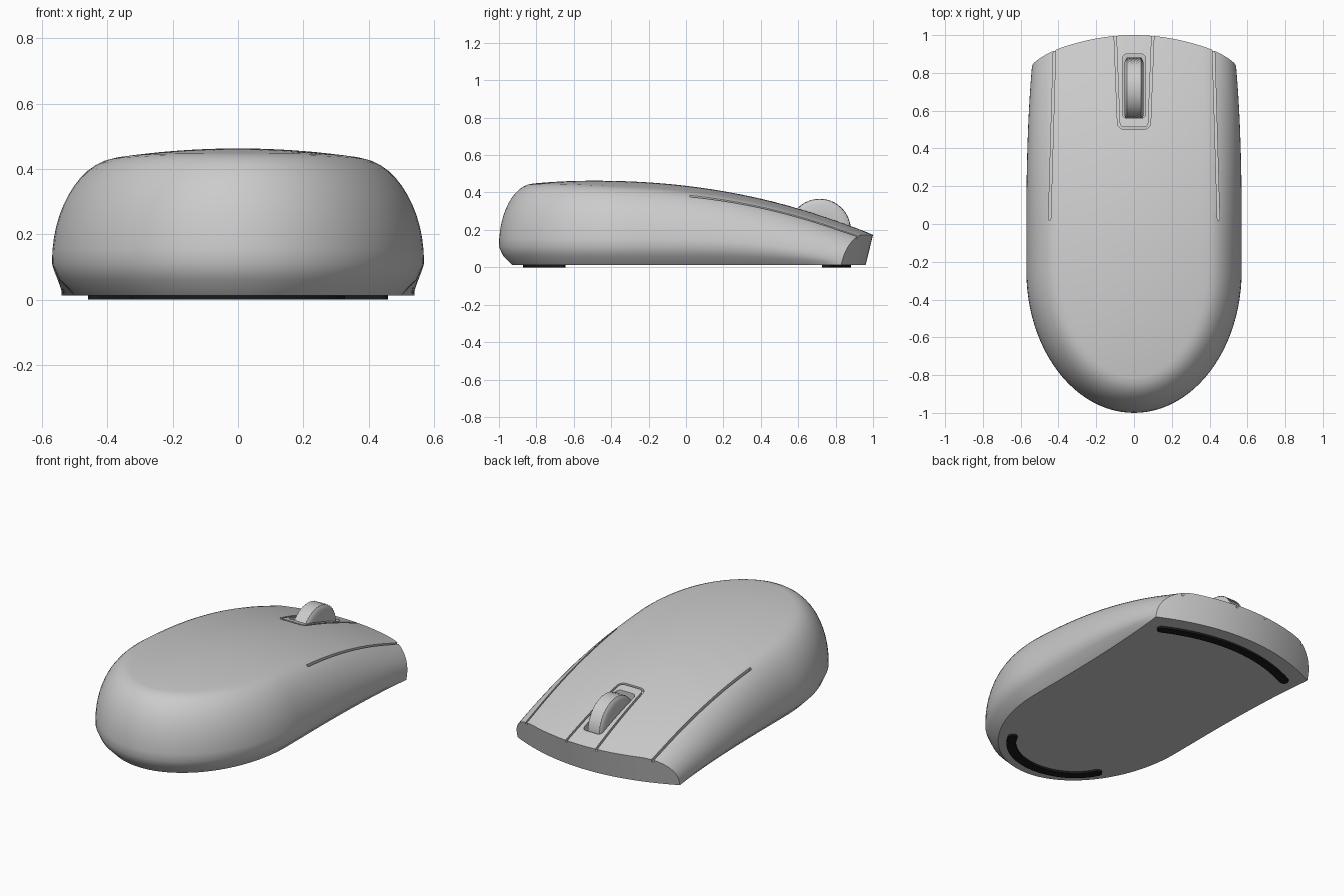
import bpy, bmesh, math
from mathutils import Vector

if "Cube" in bpy.data.objects:
    bpy.data.objects.remove(bpy.data.objects["Cube"])

A, N = 0.18, 2.1          # shoulder inset and roundness
ZB = 0.012                # underside height


def half_width(y):
    return 0.57 - 0.03 * max(0, y) ** 2


def crease(y):
    return 0.11 - 0.08 * (max(0, y) / 0.85) ** 2


def height(x, y):
    t = y + 0.5
    drop = 0.121 * t ** 2.15 if t > 0 else 0.15 * t * t
    return 0.463 - drop - 0.2 * x * x


def surface(x, y):
    d = min(1, (half_width(y) - abs(x)) / A)
    s = (1 - (1 - d) ** N) ** (1 / N)
    return crease(y) + (height(x, y) - crease(y)) * s


def finish(name, bm, angle=30):
    bmesh.ops.remove_doubles(bm, verts=bm.verts, dist=1e-5)
    bmesh.ops.dissolve_degenerate(bm, edges=bm.edges, dist=1e-6)
    bmesh.ops.recalc_face_normals(bm, faces=bm.faces)
    me = bpy.data.meshes.new(name)
    bm.to_mesh(me)
    bm.free()
    ob = bpy.data.objects.new(name, me)
    bpy.context.collection.objects.link(ob)
    smooth(ob, angle)
    return ob


def smooth(ob, angle):
    bpy.ops.object.select_all(action='DESELECT')
    ob.select_set(True)
    bpy.context.view_layer.objects.active = ob
    bpy.ops.object.shade_smooth_by_angle(angle=math.radians(angle))


def ribbon(name, path, low, high, half):
    """Strip swept along a plan path; half gives the half width at each point."""
    bm = bmesh.new()
    rows = []
    for i, (x, y) in enumerate(path):
        a, b = path[max(0, i - 1)], path[min(len(path) - 1, i + 1)]
        t = Vector((b[0] - a[0], b[1] - a[1])).normalized()
        n = Vector((-t.y, t.x)) * half[i]
        lo, hi = low(x, y), high(x, y)
        rows.append([bm.verts.new((x + sx * n.x, y + sx * n.y, z))
                     for sx, z in ((1, lo), (-1, lo), (-1, hi), (1, hi))])
    for r, q in zip(rows, rows[1:]):
        for k in range(4):
            bm.faces.new((r[k], r[(k + 1) % 4], q[(k + 1) % 4], q[k]))
    bm.faces.new(rows[0])
    bm.faces.new(rows[-1])
    return finish(name, bm)


# Body: cross-sections lofted from the round end to the bowed, slanted nose
def warp(x, y, z):
    if y <= 0:
        return y
    back = 0.45 * x * x + 0.25 * max(0, 0.17 - z)
    return y - back * y * y


rows = []
for i in range(25):                               # elliptical end
    th = math.pi / 2 * i / 24
    n = Vector((math.sin(th) / 0.57, -math.cos(th) / 0.75)).normalized()
    rows.append((0.57 * math.sin(th), -0.25 - 0.75 * math.cos(th), n))
for i in range(1, 31):                            # long sides
    y = -0.25 + 1.25 * i / 30
    rows.append((half_width(y), y, Vector((1, 0))))

F, T = 12, 20                                     # shoulder and top steps
fillet = [(A * (1 - math.cos(p) ** (2 / N)), math.sin(p) ** (2 / N))
          for p in (math.pi / 2 * k / F for k in range(F))]
bm = bmesh.new()
sections = []
for w, y, n in rows:
    def point(inset, ratio, zfun):
        x, yy = (w - n.x * inset) * ratio, y - n.y * inset
        z = zfun(x, yy)
        yw = warp(x, yy, z)
        z = zfun(x, yw)
        return bm.verts.new((x, warp(x, yy, z), z))

    def shell(s):
        return lambda x, yy: crease(yy) + (height(x, yy) - crease(yy)) * s

    def lower(f):
        return lambda x, yy: ZB + (crease(yy) - ZB) * f

    k = crease(y) / 0.11
    up = [point(d, -1, shell(s)) for d, s in fillet]
    up += [point(A, -1 + 2 * j / T, shell(1)) for j in range(T + 1)]
    up += [point(d, 1, shell(s)) for d, s in reversed(fillet)]
    ratios = [-1 + d / 0.54 for d, s in fillet]
    ratios += [(-1 + 2 * j / T) * (1 - A / 0.54) for j in range(T + 1)]
    ratios += [-r for r in reversed(ratios[:F])]
    down = [point(0.07 * k, r, lower(0)) for r in ratios]
    mid = [point(0.022 * k, r, lower(0.5)) for r in (1, -1)]
    sections.append((up, down, up + [mid[0]] + down[::-1] + [mid[1]]))
for (_, _, a), (_, _, b) in zip(sections, sections[1:]):
    for j in range(len(a)):
        m = (j + 1) % len(a)
        bm.faces.new((a[j], a[m], b[m], b[j]))
up, down, loop = sections[-1]                     # nose face
for j in range(len(up) - 1):
    bm.faces.new((up[j], up[j + 1], down[j + 1], down[j]))
bm.faces.new((up[-1], loop[len(up)], down[-1]))
bm.faces.new((up[0], down[0], loop[-1]))
up, down, loop = sections[0]                      # seam at the round end
bmesh.ops.remove_doubles(bm, verts=bm.verts, dist=1e-5)
body = finish("mouse_body", bm)

# Cutters: side seams, wheel panel seam and wheel slot
cutters = []


def groove(name, path):
    cutters.append(ribbon(name, path, lambda x, y: surface(x, y) - 0.015,
                          lambda x, y: surface(x, y) + 0.03, [0.006] * len(path)))


for s in (-1, 1):
    groove("side_seam_cutter", [(s * (0.447 - 0.03 * t), 0.02 + 1.04 * t)
                                for t in (i / 24 for i in range(25))])
right = [(0.102 - 0.02 * t, 1.06 - 0.52 * t) for t in (i / 12 for i in range(13))]
right += [(0.052 + 0.03 * math.cos(a), 0.537 - 0.03 * math.sin(a))
          for a in (math.pi / 2 * i / 6 for i in range(1, 7))]
groove("panel_seam_cutter", right + [(-x, y) for x, y in reversed(right)])

bm = bmesh.new()
outline = []
for q, (cx, cy) in enumerate(((0.037, 0.875), (-0.037, 0.875), (-0.037, 0.585), (0.037, 0.585))):
    for i in range(7):
        a = math.pi / 2 * (q + i / 6)
        outline.append(bm.verts.new((cx + 0.025 * math.cos(a), cy + 0.025 * math.sin(a), 0.12)))
face = bm.faces.new(outline)
ext = bmesh.ops.extrude_face_region(bm, geom=[face])
bmesh.ops.translate(bm, vec=(0, 0, 0.4),
                    verts=[v for v in ext["geom"] if isinstance(v, bmesh.types.BMVert)])
cutters.append(finish("wheel_slot_cutter", bm))

for c in cutters:
    m = body.modifiers.new("cut", 'BOOLEAN')
    m.object, m.operation, m.solver = c, 'DIFFERENCE', 'EXACT'
    bpy.context.view_layer.objects.active = body
    bpy.ops.object.modifier_apply(modifier=m.name)
for c in cutters:
    bpy.data.objects.remove(c)
smooth(body, 30)

# Scroll wheel: lathed disc with a knurled tread
R, SEG, COLS = 0.162, 96, 9
profile = [(-0.05, 0.09), (-0.05, R - 0.02), (-0.044, R - 0.007)]
profile += [(-0.038 + 0.076 * j / (COLS - 1), R) for j in range(COLS)]
profile += [(-x, r) for x, r in reversed(profile[:3])]
bm = bmesh.new()
rings = []
for i in range(SEG):
    a = 2 * math.pi * i / SEG
    ring = []
    for j, (x, r) in enumerate(profile):
        if 3 <= j < 3 + COLS and (i + j) % 2:
            r += 0.004
        ring.append(bm.verts.new((x, 0.715 + r * math.cos(a), 0.2 + r * math.sin(a))))
    rings.append(ring)
for i in range(SEG):
    a, b = rings[i], rings[(i + 1) % SEG]
    for j in range(len(profile) - 1):
        bm.faces.new((a[j], a[j + 1], b[j + 1], b[j]))
bm.faces.new([r[0] for r in rings])
bm.faces.new([r[-1] for r in rings])
finish("scroll_wheel", bm)

# Glide feet: two black curved pads with round ends
black = bpy.data.materials.new("black_pad")
black.diffuse_color = (0.01, 0.01, 0.01, 1)
black.use_nodes = True
black.node_tree.nodes["Principled BSDF"].inputs["Base Color"].default_value = black.diffuse_color


def foot(name, path, r):
    start, end = [], []
    for out, p, q in ((start, path[0], path[1]), (end, path[-1], path[-2])):
        d = (Vector(p) - Vector(q)).normalized()
        for i in range(1, 7):
            a = math.radians(14.5 * i)
            out.append((tuple(Vector(p) + d * r * math.sin(a)), r * math.cos(a)))
    pts = start[::-1] + [(p, r) for p in path] + end
    ob = ribbon(name, [p for p, _ in pts], lambda x, y: 0.0,
                lambda x, y: ZB + 0.003, [h for _, h in pts])
    ob.data.materials.append(black)


foot("nose_foot", [(x, 0.857 - 0.55 * x * x) for x in (-0.435 + 0.87 * i / 24 for i in range(25))], 0.025)
foot("tail_foot", [(0.33 * math.sin(a), -0.55 - 0.295 * math.cos(a))
                   for a in (math.radians(-66 + 132 * i / 24) for i in range(25))], 0.026)
